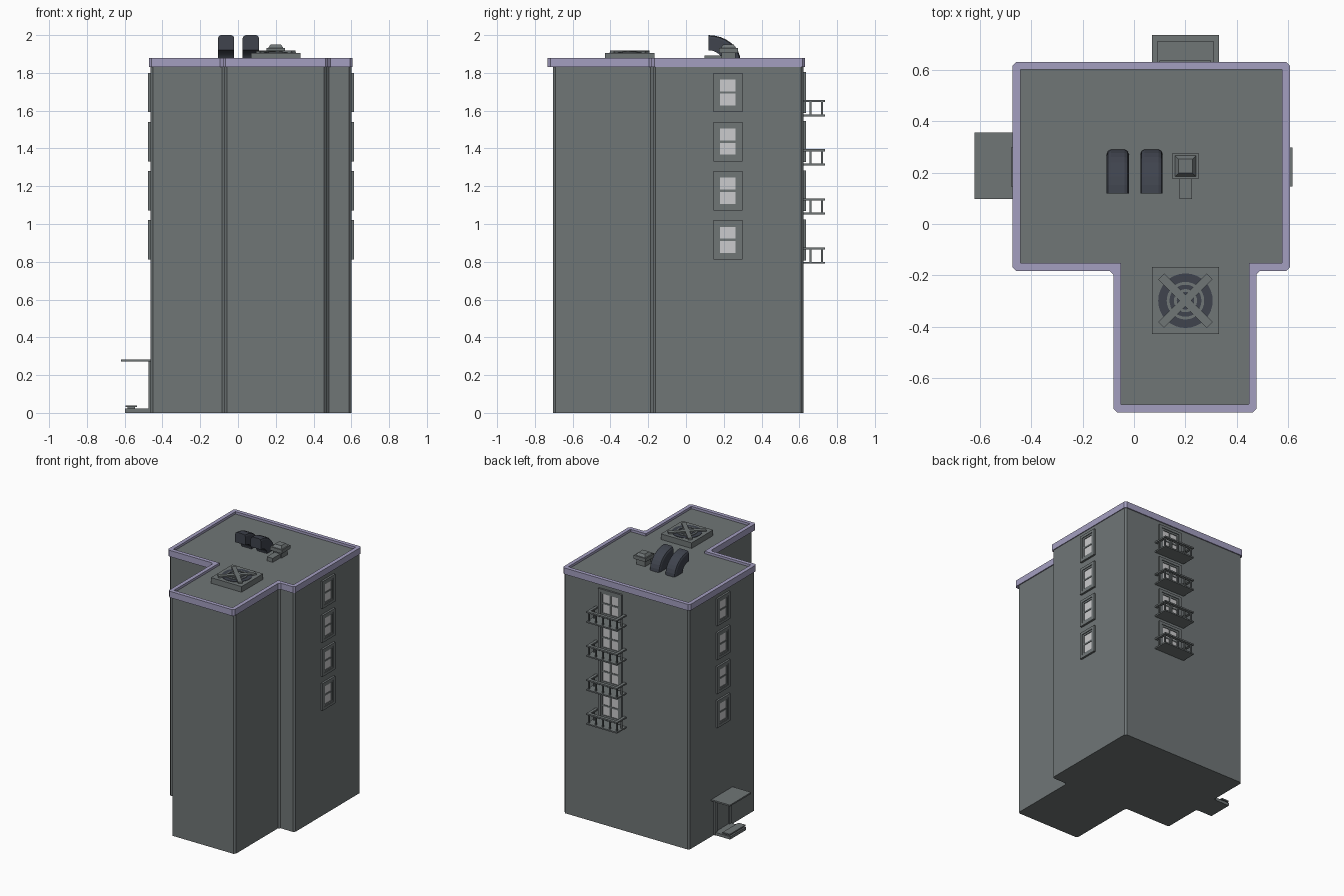
import bpy, bmesh, math
from mathutils import Matrix, Vector

if "Cube" in bpy.data.objects:
    bpy.data.objects.remove(bpy.data.objects["Cube"])


def material(name, rgb):
    m = bpy.data.materials.new(name)
    m.diffuse_color = (*rgb, 1)
    m.use_nodes = True
    m.node_tree.nodes["Principled BSDF"].inputs["Base Color"].default_value = m.diffuse_color
    return m


GREY = material("concrete_grey", (0.160, 0.180, 0.183))
LILAC = material("lilac_trim", (0.37, 0.345, 0.53))
GLASS = material("pale_glass", (0.60, 0.60, 0.61))
DARK = material("dark_metal", (0.050, 0.057, 0.075))


def finish(name, bm, mat):
    bmesh.ops.recalc_face_normals(bm, faces=bm.faces)
    me = bpy.data.meshes.new(name)
    bm.to_mesh(me)
    bm.free()
    me.materials.append(mat)
    ob = bpy.data.objects.new(name, me)
    bpy.context.collection.objects.link(ob)
    return ob


def add_box(bm, lo, hi, matrix=Matrix()):
    size = [b - a for a, b in zip(lo, hi)]
    mid = [(a + b) / 2 for a, b in zip(lo, hi)]
    m = matrix @ Matrix.Translation(mid) @ Matrix.Diagonal((*size, 1))
    bmesh.ops.create_cube(bm, size=1, matrix=m)


def boxes(name, mat, items, matrix=Matrix()):
    bm = bmesh.new()
    for lo, hi in items:
        add_box(bm, lo, hi, matrix)
    return finish(name, bm, mat)


def outline(x0, x1, y0, y1, wx0, wx1, wy, c):
    """T-shaped footprint with every corner chamfered by c."""
    p = [Vector(v) for v in ((x0, y1), (x0, y0), (wx0, y0), (wx0, wy),
                             (wx1, wy), (wx1, y0), (x1, y0), (x1, y1))]
    out = []
    for i, v in enumerate(p):
        for n in (p[i - 1], p[(i + 1) % len(p)]):
            out.append(v + (n - v).normalized() * c)
    return out


def extrude_up(bm, h):
    r = bmesh.ops.extrude_face_region(bm, geom=bm.faces[:])
    vs = [g for g in r["geom"] if isinstance(g, bmesh.types.BMVert)]
    bmesh.ops.translate(bm, verts=vs, vec=(0, 0, h))


# Building body
bm = bmesh.new()
bm.faces.new([bm.verts.new((*v, 0)) for v in
              outline(-0.462, 0.600, -0.174, 0.622, -0.072, 0.468, -0.705, 0.013)])
extrude_up(bm, 1.862)
finish("building_body", bm, GREY)

# Parapet trim ring
bm = bmesh.new()
outer = [bm.verts.new((*v, 1.832)) for v in
         outline(-0.472, 0.606, -0.182, 0.630, -0.080, 0.476, -0.732, 0.014)]
inner = [bm.verts.new((*v, 1.832)) for v in
         outline(-0.442, 0.576, -0.152, 0.600, -0.050, 0.446, -0.702, 0.002)]
for i in range(len(outer)):
    j = (i + 1) % len(outer)
    bm.faces.new((outer[i], outer[j], inner[j], inner[i]))
extrude_up(bm, 0.048)
finish("parapet_trim", bm, LILAC)


def frame(w, h, t, d0, d1):
    """Four bars in a local frame: x across, y outward, z up, centred."""
    return [((-w, d0, -h), (-w + t, d1, h)), ((w - t, d0, -h), (w, d1, h)),
            ((-w + t, d0, h - t), (w - t, d1, h)),
            ((-w + t, d0, -h), (w - t, d1, -h + t))]


def window(name, w, h, m, mullion=False):
    bars = frame(w, h, 0.021, -0.01, 0.013)
    bars += frame(w - 0.021, h - 0.021, 0.014, -0.01, 0.008)
    bars.append(((-w + 0.03, -0.01, -0.006), (w - 0.03, 0.007, 0.006)))
    if mullion:
        bars.append(((-0.006, -0.01, -h + 0.03), (0.006, 0.007, h - 0.03)))
    boxes(name + "_frame", GREY, bars, m)
    boxes(name + "_glass", GLASS, [((-w + 0.03, -0.005, -h + 0.03),
                                    (w - 0.03, 0.003, h - 0.03))], m)


# Windows, balcony doors and balconies on four floors
for n in range(4):
    z = 0.916 + 0.26 * n
    window(f"right_window_{n}", 0.076, 0.104, Matrix.Translation((0.602, 0.222, z))
           @ Matrix.Rotation(-math.pi / 2, 4, 'Z'))
    window(f"left_window_{n}", 0.076, 0.104, Matrix.Translation((-0.464, 0.222, z))
           @ Matrix.Rotation(math.pi / 2, 4, 'Z'))
    window(f"balcony_door_{n}", 0.100, 0.108, Matrix.Translation((0.2, 0.623, z)), True)

    b = z - 0.126
    x0, x1, y0, y1 = 0.07, 0.33, 0.615, 0.735
    parts = [((x0, y0, b), (x1, y1, b + 0.010)),
             ((x0, y1 - 0.025, b + 0.075), (x1, y1, b + 0.086)),
             ((x0, y0, b + 0.075), (x0 + 0.022, y1 - 0.025, b + 0.086)),
             ((x1 - 0.022, y0, b + 0.075), (x1, y1 - 0.025, b + 0.086))]
    for k in range(5):
        x = x0 + 0.012 + k * 0.059
        parts.append(((x - 0.005, 0.714, b), (x + 0.005, 0.724, b + 0.08)))
    for x in (x0 + 0.012, x1 - 0.012):
        parts.append(((x - 0.005, 0.655, b), (x + 0.005, 0.665, b + 0.08)))
    boxes(f"balcony_{n}", GREY, parts)

# Entrance on the left side
boxes("entrance_canopy", GREY, [((-0.62, 0.097, 0.272), (-0.455, 0.355, 0.283))])
boxes("entrance_frame", GREY, [((-0.475, 0.125, 0), (-0.455, 0.150, 0.272)),
                               ((-0.475, 0.300, 0), (-0.455, 0.325, 0.272)),
                               ((-0.475, 0.150, 0.235), (-0.455, 0.300, 0.272))])
boxes("entrance_door", GREY, [((-0.466, 0.150, 0), (-0.455, 0.222, 0.235)),
                              ((-0.468, 0.226, 0), (-0.455, 0.300, 0.235))])
boxes("entrance_steps", GREY, [((-0.598, 0.13, 0), (-0.455, 0.32, 0.022)),
                               ((-0.595, 0.13, 0.030), (-0.535, 0.32, 0.040)),
                               ((-0.585, 0.14, 0.02), (-0.545, 0.16, 0.032)),
                               ((-0.585, 0.29, 0.02), (-0.545, 0.31, 0.032))])

# Two curved ducts on the roof
for n, cx in enumerate((-0.063, 0.068)):
    bm = bmesh.new()
    rings = []
    for k in range(9):
        a = math.radians(90 * k / 8)
        hw, r0, r1, c = 0.043, 0.062, 0.142, 0.016
        section = [(-hw, r0), (hw, r0), (hw, r1 - c), (hw - c * .3, r1 - c * .3),
                   (hw - c, r1), (-hw + c, r1), (-hw + c * .3, r1 - c * .3), (-hw, r1 - c)]
        rings.append([bm.verts.new((cx + x, 0.118 + r * 1.21 * math.cos(a),
                                    1.858 + r * math.sin(a))) for x, r in section])
    for p, q in zip(rings, rings[1:]):
        for i in range(8):
            bm.faces.new((p[i], p[(i + 1) % 8], q[(i + 1) % 8], q[i]))
    bm.faces.new(rings[0])
    bm.faces.new(rings[-1])
    finish(f"roof_duct_{n}", bm, DARK)

# Small roof vent with a stepped cap and outlet
boxes("vent_body", GREY, [((0.163, 0.188, 1.855), (0.237, 0.262, 1.915)),
                          ((0.150, 0.175, 1.905), (0.250, 0.275, 1.932)),
                          ((0.176, 0.097, 1.855), (0.226, 0.190, 1.892))])
bm = bmesh.new()
bmesh.ops.create_cone(bm, segments=4, radius1=0.058, radius2=0.038, depth=0.02, cap_ends=True,
                      matrix=Matrix.Translation((0.2, 0.225, 1.941))
                      @ Matrix.Rotation(math.pi / 4, 4, 'Z'))
finish("vent_cap", bm, GREY)

# Roof fan: housing, dark well, guard rings and crossed bars
FAN = Matrix.Translation((0.2, -0.298, 0))
boxes("fan_housing", GREY, [((-0.13, -0.13, 1.855), (0.13, 0.13, 1.905))], FAN)
bm = bmesh.new()
bmesh.ops.create_cone(bm, segments=32, radius1=0.106, radius2=0.106, depth=0.004, cap_ends=True,
                      matrix=FAN @ Matrix.Translation((0, 0, 1.906)))
finish("fan_well", bm, DARK)
for n, (r0, r1) in enumerate(((0.062, 0.073), (0.034, 0.045))):
    bm = bmesh.new()
    loops = [[bm.verts.new(FAN @ Vector((r * math.cos(k * math.pi / 16),
                                         r * math.sin(k * math.pi / 16), 1.906)))
              for k in range(32)] for r in (r0, r1)]
    for k in range(32):
        j = (k + 1) % 32
        bm.faces.new((loops[0][k], loops[1][k], loops[1][j], loops[0][j]))
    extrude_up(bm, 0.006)
    finish(f"fan_ring_{n}", bm, GREY)
for n, ang in enumerate((45, -45)):
    boxes(f"fan_bar_{n}", GREY, [((-0.133, -0.016, 1.904), (0.133, 0.016, 1.917 + n * 0.0005))],
          FAN @ Matrix.Rotation(math.radians(ang), 4, 'Z'))
